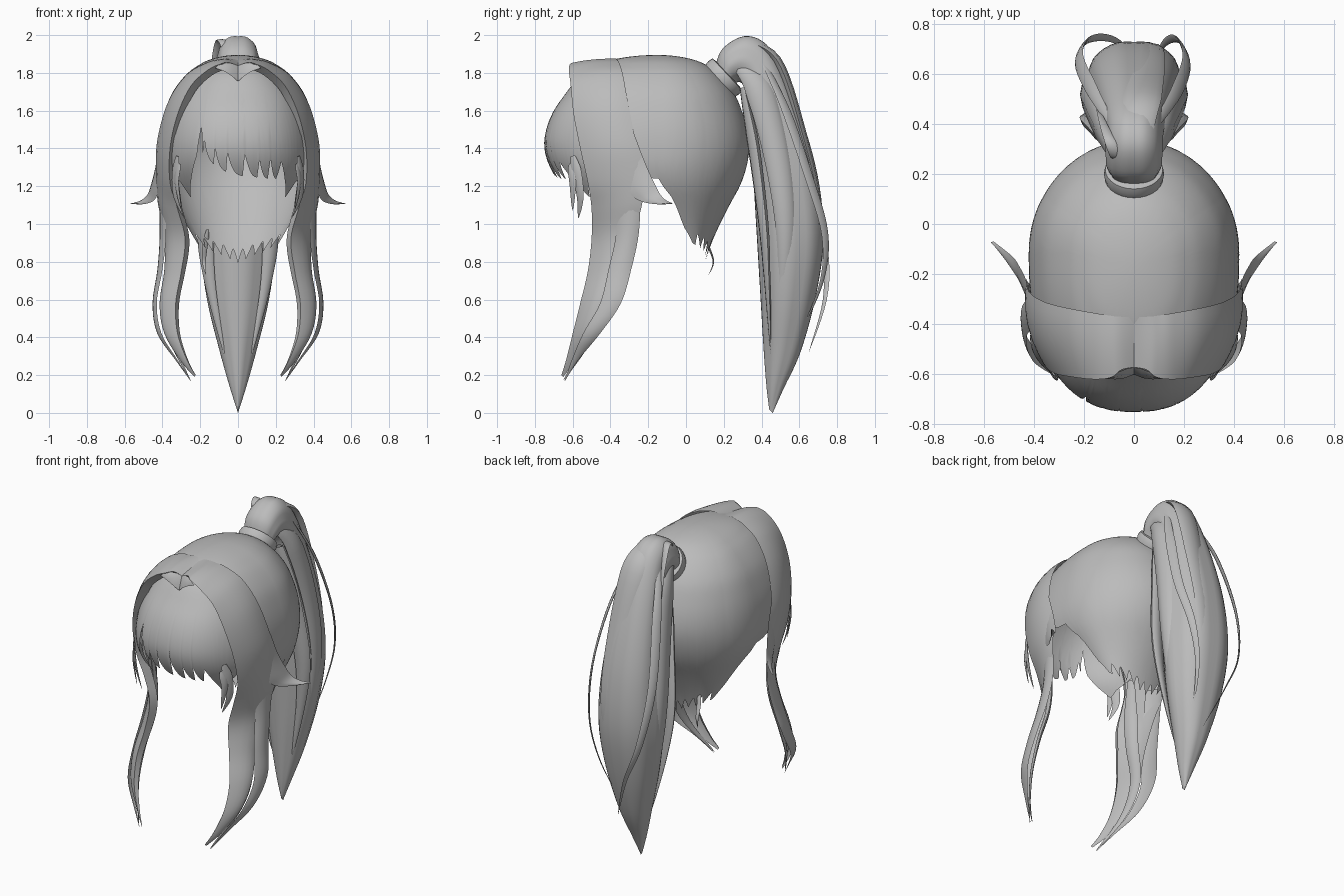
import bpy, bmesh, math
from mathutils import Vector, Matrix

hair = bpy.data.materials.new("hair grey")
hair.diffuse_color = (0.5, 0.5, 0.5, 1)


def make(name, grid, closed=False, mirror=False):
    """Skin a grid of points; closed wraps each row into a ring."""
    bm = bmesh.new()
    vs = [[bm.verts.new(p) for p in row] for row in grid]
    n = len(grid[0])
    for a, b in zip(vs, vs[1:]):
        for i in range(n if closed else n - 1):
            j = (i + 1) % n
            bm.faces.new((a[i], a[j], b[j], b[i]))
    bmesh.ops.remove_doubles(bm, verts=bm.verts, dist=0.0004)
    bmesh.ops.recalc_face_normals(bm, faces=bm.faces)
    me = bpy.data.meshes.new(name)
    bm.to_mesh(me)
    bm.free()
    ob = bpy.data.objects.new(name, me)
    bpy.context.collection.objects.link(ob)
    me.materials.append(hair)
    if mirror:
        ob.modifiers.new("mirror", 'MIRROR').use_mirror_merge = False
    bpy.ops.object.select_all(action='DESELECT')
    bpy.context.view_layer.objects.active = ob
    ob.select_set(True)
    bpy.ops.object.shade_smooth_by_angle(angle=math.radians(50))
    return ob


def smooth(keys, n=4):
    """Catmull-Rom through equal-length tuples."""
    out = []
    for i in range(len(keys) - 1):
        q = [keys[max(0, min(len(keys) - 1, i + k))] for k in (-1, 0, 1, 2)]
        for s in range(n):
            t = s / n
            out.append([0.5 * (2 * b + (c - a) * t + (2 * a - 5 * b + 4 * c - d) * t * t
                               + (3 * b - a - 3 * c + d) * t ** 3) for a, b, c, d in zip(*q)])
    return out + [list(keys[-1])]


def lookup(keys, x):
    """Linear table; the first entry of each key is the input."""
    for a, b in zip(keys, keys[1:]):
        if x <= b[0]:
            t = max(0, (x - a[0]) / (b[0] - a[0]))
            return [u + (v - u) * t for u, v in zip(a[1:], b[1:])]
    return keys[-1][1:]


def strand(name, pts, width, depth, mirror=False, side=(1, 0, 0)):
    """Flat lock of hair tapering to a point; side is its wide direction."""
    path = [Vector(p) for p in smooth(pts, 6)]
    grid = []
    for i, p in enumerate(path):
        t = i / (len(path) - 1)
        r = max(0.003, min(1, 0.45 + 2.5 * t) * (1 - t ** 2.5))
        d = (path[min(i + 1, len(path) - 1)] - path[max(i - 1, 0)]).normalized()
        u = Vector(side)
        u = (u - d * u.dot(d)).normalized()
        w = d.cross(u)
        grid.append([p + u * math.cos(a) * width * r + w * math.sin(a) * depth * r
                     for a in [k * math.tau / 8 for k in range(8)]])
    return make(name, grid, True, mirror)


# Scalp cap with fringe: half width, front y, back y and centre y at each height
TOP = 1.895
rings = [(1.895, 0, -.15, -.15, -.15), (1.87, .15, -.39, .04, -.14), (1.84, .21, -.47, .11, -.13),
         (1.8, .265, -.55, .165, -.12), (1.7, .345, -.63, .25, -.12), (1.6, .385, -.70, .295, -.12),
         (1.5, .41, -.74, .325, -.12), (1.4, .42, -.75, .335, -.12), (1.3, .415, -.72, .32, -.12),
         (1.2, .385, -.66, .285, -.10), (1.1, .33, -.6, .23, -.06), (1.0, .275, -.55, .18, -.03),
         (.9, .22, -.5, .135, .01), (.78, .15, -.5, .095, .03)]
rings = smooth([(math.sqrt(TOP - r[0]),) + r[1:] for r in rings], 3)
# Lower hem height by angle (0 = front, 180 = nape)
side_hem = [(34, 1.24), (41, 1.14), (47, 1.22), (60, 1.3), (75, 1.29), (83, 1.245), (88, 1.24),
            (91, 1.1), (94, .98), (101, .9), (125, .865), (150, .835), (180, .79)]
fringe = [(-34, 1.24), (-27, 1.36), (-24, 1.52), (-22, 1.37), (-10, 1.29), (0, 1.255), (26, 1.235),
          (29, 1.33), (34, 1.24)]


def hem(deg):
    z = lookup(fringe, deg)[0] if -34 < deg < 34 else lookup(side_hem, abs(deg))[0]
    if -22 < deg < 28:
        z += 0.12 * (1 - ((deg + 22) / 8.33 % 1)) ** 3
    if abs(deg) > 108:
        z += 0.07 * abs(2 * (abs(deg) / 14.4 % 1) - 1)
    return z


def cap_point(deg, s):
    depth = s * math.sqrt(TOP - hem(deg))
    w, yf, yb, yc = lookup(rings, depth)
    a = math.radians(deg)
    sx, cy = math.sin(a), math.cos(a)
    e_x = 0.83 + 0.17 * min(1, 2 * max(0, -cy))
    x = w * math.copysign(abs(sx) ** e_x, sx)
    y = yc + (yf - yc) * cy ** 0.83 if cy > 0 else yc - (yb - yc) * cy
    return (x, y, TOP - depth * depth)


COLS, ROWS = 360, 36
make("scalp_cap", [[cap_point(-180 + 360 * c / COLS, r / ROWS) for c in range(COLS)]
                   for r in range(ROWS + 1)], True)

# Side sweep: front edge, back edge, outward bulge; from the parting down to the tip
sweep = [(0, -.572, 1.838, 0, -.37, 1.872, 0), (.05, -.582, 1.855, .06, -.37, 1.876, .005),
         (.09, -.612, 1.848, .1, -.365, 1.87, .01),
         (.16, -.62, 1.815, .16, -.355, 1.857, .012), (.25, -.61, 1.73, .268, -.335, 1.795, .02),
         (.32, -.595, 1.58, .36, -.31, 1.66, .03), (.36, -.56, 1.4, .42, -.27, 1.46, .03),
         (.36, -.52, 1.22, .43, -.22, 1.3, .03), (.32, -.5, 1.08, .425, -.23, 1.12, .03),
         (.28, -.5, .92, .39, -.28, .95, .03), (.30, -.52, .75, .39, -.37, .76, .025),
         (.33, -.56, .58, .415, -.45, .58, .02), (.32, -.6, .42, .39, -.525, .42, .015),
         (.27, -.635, .28, .30, -.595, .27, .006), (.225, -.66, .2, .23, -.65, .19, 0)]
# Rear lock hanging beside it
rear = [(.39, -.36, 1.18, .42, -.24, 1.16, .01), (.38, -.37, .95, .405, -.25, .95, .02),
        (.40, -.41, .76, .42, -.29, .76, .015), (.43, -.455, .58, .45, -.345, .58, .01),
        (.405, -.545, .42, .425, -.455, .42, .01), (.32, -.605, .28, .33, -.57, .28, .005),
        (.25, -.642, .17, .252, -.64, .17, 0)]


def sheet(name, rows, lipped):
    grid = []
    for k in smooth(rows, 5):
        f, b, bulge = Vector(k[:3]), Vector(k[3:6]), k[6]
        m = (f + b) / 2
        out = Vector((m.x, 0, max(0, m.z - 1.35))).normalized()
        size = min(1, (b - f).length / .2)
        lip = f + Vector((-.08 * f.x, .05, -.035 if f.z > 1.5 else 0)) * size
        grid.append(([lip] if lipped else []) + [f.lerp(b, t) + out * bulge * 4 * t * (1 - t)
                                                 for t in (0, .12, .3, .5, .7, .88, 1)])
    make(name, grid, mirror=True)


sheet("side_sweep", sweep, True)
sheet("rear_side_lock", rear, False)

# Folded flaps meeting in a point at the parting
make("parting_flap", [[(0, -.572, 1.838), (0, -.585, 1.8), (0, -.6, 1.755)],
                      [(.03, -.578, 1.85), (.03, -.6, 1.83), (.035, -.615, 1.785)],
                      [(.06, -.59, 1.854), (.065, -.61, 1.84), (.075, -.62, 1.81)],
                      [(.1, -.613, 1.845), (.11, -.617, 1.835), (.12, -.617, 1.825)]], mirror=True)

# Outward flick continuing the back edge of each sweep
flick = [(.40, -.35, 1.4, .421, -.268, 1.46), (.405, -.34, 1.28, .434, -.215, 1.32),
         (.42, -.31, 1.18, .46, -.165, 1.21), (.445, -.25, 1.125, .48, -.135, 1.155),
         (.50, -.16, 1.105, .515, -.105, 1.125), (.56, -.075, 1.106, .56, -.07, 1.11)]
make("side_flick", [[Vector(k[:3]).lerp(Vector(k[3:]), t) + Vector((.012 * math.sin(t * math.pi), 0, 0))
                     for t in (0, .25, .5, .75, 1)] for k in smooth(flick, 5)], mirror=True)

# Loose locks beside the face
strand("inner_side_lock", [(.33, -.42, 1.25), (.31, -.4, 1.0), (.32, -.4, .8), (.37, -.43, .58),
                           (.35, -.52, .38), (.25, -.65, .17)], .045, .015, True, (.5, 1, 0))
strand("temple_wisp", [(.32, -.6, 1.36), (.335, -.575, 1.25), (.33, -.56, 1.14), (.285, -.57, 1.03)],
       .032, .008, True, (.6, 1, 0))
strand("temple_tip", [(.31, -.61, 1.32), (.325, -.6, 1.22), (.30, -.6, 1.07)],
       .025, .007, True, (.6, 1, 0))

# Ponytail: inner y, z; outer y, z; half width
tail = [(.24, 1.72, .15, 1.82, .09), (.27, 1.75, .19, 1.93, .11), (.30, 1.74, .31, 2.0, .115),
        (.32, 1.68, .43, 1.955, .12), (.33, 1.55, .53, 1.79, .14), (.35, 1.35, .64, 1.5, .17),
        (.365, 1.1, .715, 1.2, .195), (.38, .85, .735, .9, .2), (.395, .6, .69, .6, .165),
        (.41, .35, .61, .32, .1), (.425, .15, .52, .13, .045), (.44, .02, .46, 0, .003)]
grid = []
for iy, iz, oy, oz, w in smooth(tail, 5):
    row = []
    for k in range(40):
        a = math.tau * k / 40
        g = 1 - .05 * abs(math.cos(2.5 * a)) ** 6
        c = .5 + .5 * math.cos(a) * g
        row.append((w * math.sin(a) * g, iy + (oy - iy) * c, iz + (oz - iz) * c))
    grid.append(row)
make("ponytail", grid, True)

# Overlapping locks on the tail
strand("tail_side_lock", [(.07, .27, 1.86), (.12, .38, 1.72), (.165, .47, 1.4), (.19, .52, 1.05),
                          (.17, .52, .75), (.1, .48, .4)], .075, .035, True, (0, 1, 0))
strand("tail_front_lock", [(.08, .3, 1.72), (.12, .36, 1.4), (.17, .41, 1.0), (.15, .43, .7),
                           (.07, .45, .3)], .06, .03, True, (1, .3, 0))
strand("tail_back_lock", [(.02, .3, 1.975), (.03, .48, 1.87), (.05, .61, 1.5), (.06, .7, 1.1),
                          (.05, .69, .75), (.02, .6, .3)], .08, .025)

# Fly-away wisps
strand("left_wisp", [(-.09, .4, 1.88), (-.17, .54, 1.6), (-.22, .66, 1.2), (-.18, .735, .85),
                     (-.08, .735, .6), (.03, .65, .32)], .03, .007, side=(.7, 1, 0))
strand("right_wisp", [(.09, .4, 1.88), (.17, .53, 1.6), (.21, .65, 1.25), (.175, .735, .95),
                      (.12, .72, .7), (.07, .62, .45)], .03, .007, side=(.7, -1, 0))
strand("crown_curl", [(-.05, .26, 1.86), (-.07, .27, 1.95), (-.1, .34, 1.965), (-.13, .42, 1.84),
                      (-.15, .47, 1.65)], .025, .007)
strand("nape_wisp", [(-.16, .09, .97), (-.175, .12, .88), (-.18, .145, .8), (-.17, .12, .73)],
       .015, .006)

# Hair tie
turn = Matrix.Translation((0, .2, 1.775)) @ Vector((0, .73, .68)).to_track_quat('Z', 'Y').to_matrix().to_4x4()
band = [(.09, -.03), (.115, -.025), (.12, 0), (.115, .025), (.09, .03)]
make("hair_tie", [[turn @ Vector((r * math.cos(a), r * math.sin(a), h))
                   for a in [k * math.tau / 28 for k in range(28)]] for r, h in band], True)
